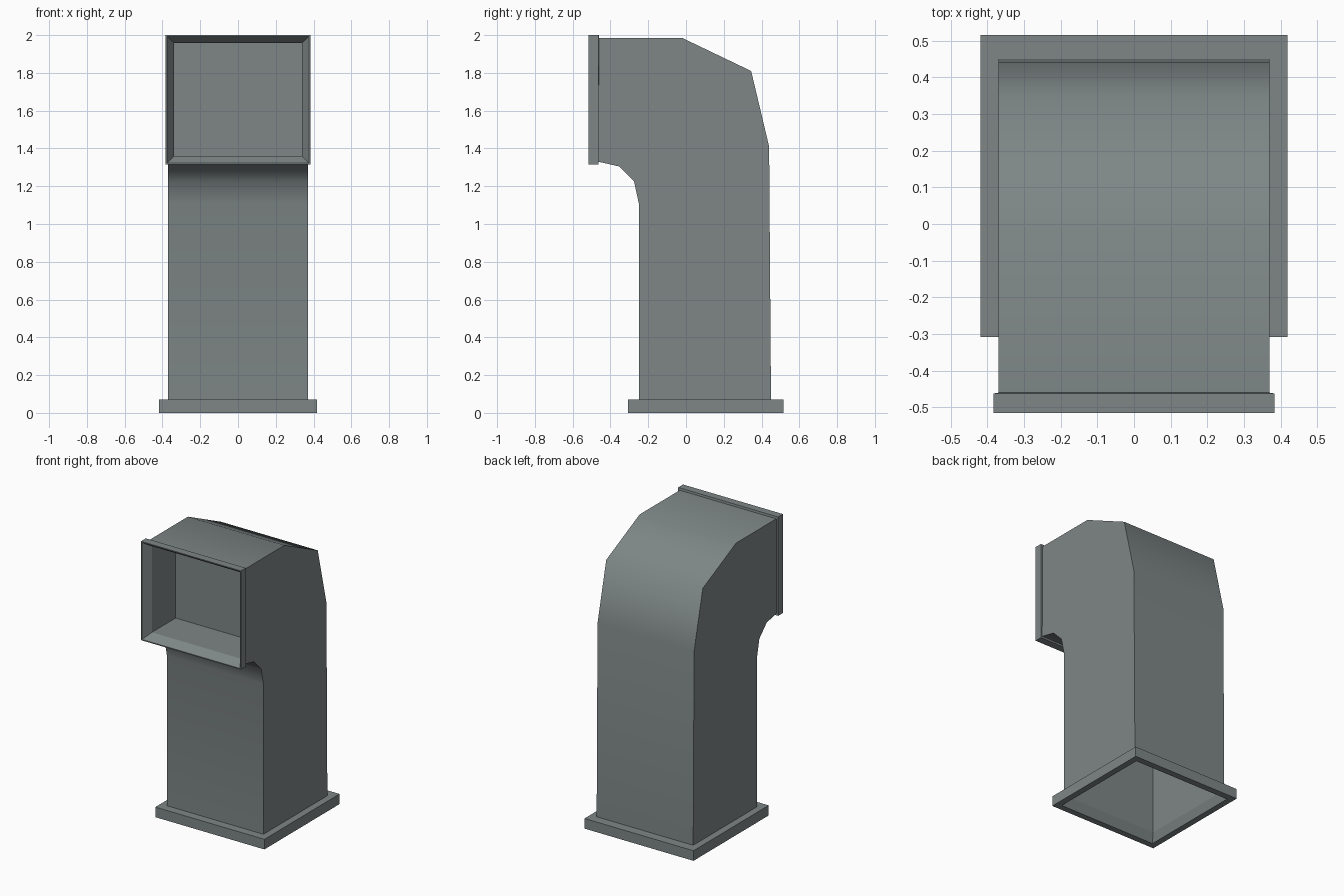
import bpy
import math

if "Cube" in bpy.data.objects:
    bpy.data.objects.remove(bpy.data.objects["Cube"])

mat = bpy.data.materials.new("grey_green_metal")
mat.diffuse_color = (0.21, 0.24, 0.24, 1)
mat.use_nodes = True
mat.node_tree.nodes["Principled BSDF"].inputs["Base Color"].default_value = mat.diffuse_color


def loft(name, rings, cap_start=False, cap_end=False, smooth=None):
    """Skin rectangular rings: (half width, (y, z) back/top edge, (y, z) front/bottom edge)."""
    verts, faces = [], []
    for w, a, b in rings:
        verts += [(-w, *a), (w, *a), (w, *b), (-w, *b)]
    for i in range(len(rings) - 1):
        p, q = 4 * i, 4 * i + 4
        for j in range(4):
            k = (j + 1) % 4
            faces.append((q + j, q + k, p + k, p + j))
    if cap_start:
        faces.append((0, 1, 2, 3))
    if cap_end:
        n = len(verts)
        faces.append((n - 1, n - 2, n - 3, n - 4))
    me = bpy.data.meshes.new(name)
    me.from_pydata(verts, [], faces)
    me.materials.append(mat)
    ob = bpy.data.objects.new(name, me)
    bpy.context.collection.objects.link(ob)
    if smooth:
        bpy.ops.object.select_all(action='DESELECT')
        ob.select_set(True)
        bpy.context.view_layer.objects.active = ob
        bpy.ops.object.shade_smooth_by_angle(angle=math.radians(smooth))
    return ob


def level(w, back, front, z):
    """Horizontal ring."""
    return (w, (back, z), (front, z))


def upright(w, top, bottom, y):
    """Ring facing the front."""
    return (w, (y, top), (y, bottom))


duct_foot = level(0.37, 0.45, -0.25, 0.07)
duct_mouth = (0.37, (-0.46, 1.985), (-0.465, 1.33))

# deep hollow seen from below
loft("lower_hollow", [level(0.355, 0.435, -0.235, 1.1),
                      level(0.355, 0.435, -0.235, 0.06)], cap_start=True)

# base flange with chamfered opening
loft("base_flange", [level(0.355, 0.435, -0.235, 0.06),
                     level(0.375, 0.47, -0.265, 0.0),
                     level(0.418, 0.515, -0.308, 0.0),
                     level(0.418, 0.515, -0.308, 0.07),
                     duct_foot])

# bent duct body
loft("duct_body", [duct_foot,
                   (0.37, (0.44, 1.41), (-0.25, 1.11)),
                   (0.37, (0.345, 1.81), (-0.275, 1.225)),
                   (0.37, (-0.02, 1.985), (-0.355, 1.305)),
                   duct_mouth], smooth=60)

# outlet frame with sloped inner lip
loft("outlet_frame", [duct_mouth,
                      upright(0.383, 2.0, 1.315, -0.462),
                      upright(0.383, 2.0, 1.315, -0.515),
                      upright(0.376, 1.993, 1.322, -0.515),
                      upright(0.338, 1.958, 1.36, -0.46)])

# recess behind the outlet
loft("outlet_recess", [upright(0.338, 1.958, 1.36, -0.46),
                       upright(0.338, 1.958, 1.36, -0.2)], cap_end=True)
